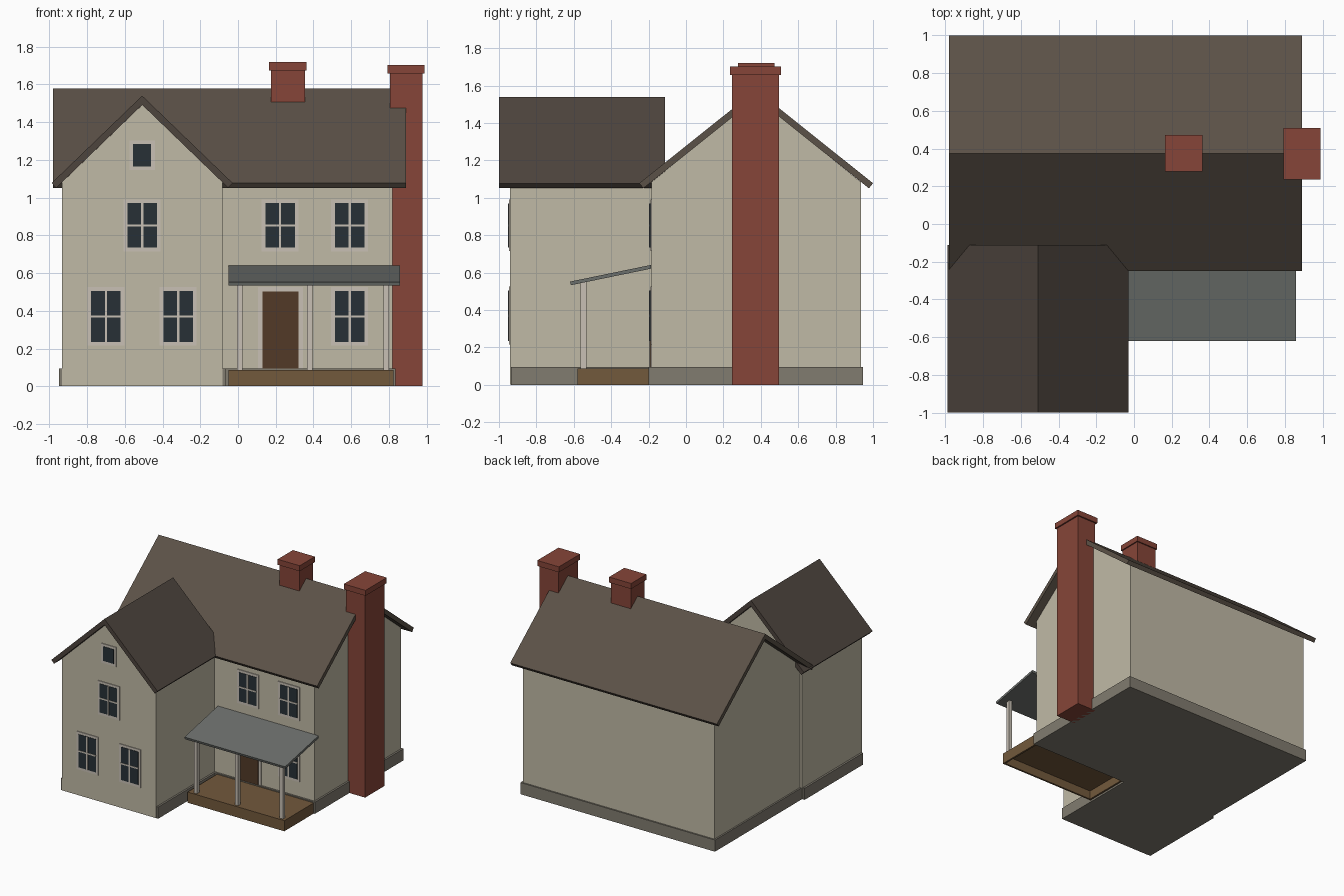
import bpy, bmesh

if "Cube" in bpy.data.objects:
    bpy.data.objects.remove(bpy.data.objects["Cube"])

def mat(name, r, g, b):
    m = bpy.data.materials.new(name)
    m.diffuse_color = (r, g, b, 1)
    m.use_nodes = True
    m.node_tree.nodes["Principled BSDF"].inputs["Base Color"].default_value = m.diffuse_color
    return m

WALL = mat("cream_siding", .53, .49, .38)
STONE = mat("stone", .22, .20, .16)
ROOF = mat("brown_shingle", .105, .083, .063)
ROOF2 = mat("dark_shingle", .075, .058, .047)
BRICK = mat("brick", .24, .06, .04)
WOOD = mat("deck_wood", .17, .10, .045)
METAL = mat("porch_metal", .15, .16, .15)
TRIM = mat("trim", .58, .53, .46)
DOOR = mat("door_wood", .085, .042, .02)
GLASS = mat("dark_glass", .02, .03, .037)

def finish(name, bm, material):
    bmesh.ops.recalc_face_normals(bm, faces=bm.faces)
    me = bpy.data.meshes.new(name)
    bm.to_mesh(me)
    bm.free()
    me.materials.append(material)
    ob = bpy.data.objects.new(name, me)
    bpy.context.collection.objects.link(ob)
    return ob

def prism(name, profile, axis, a, b, material):
    """Extrude a (u, z) profile along x or y from a to b."""
    bm = bmesh.new()
    place = (lambda u, z: (a, u, z)) if axis == "x" else (lambda u, z: (u, a, z))
    face = bm.faces.new([bm.verts.new(place(u, z)) for u, z in profile])
    new = bmesh.ops.extrude_face_region(bm, geom=[face])["geom"]
    shift = (b - a, 0, 0) if axis == "x" else (0, b - a, 0)
    bmesh.ops.translate(bm, vec=shift, verts=[v for v in new if isinstance(v, bmesh.types.BMVert)])
    return finish(name, bm, material)

def box(name, x0, x1, y0, y1, z0, z1, material):
    return prism(name, [(x0, z0), (x1, z0), (x1, z1), (x0, z1)], "y", y0, y1, material)

def gable_walls(name, mid, half, z0, eave, peak, axis, a, b):
    prism(name, [(mid - half, z0), (mid + half, z0), (mid + half, eave),
                 (mid, peak), (mid - half, eave)], axis, a, b, WALL)

def gable_roof(name, mid, half, eave, peak, t, axis, a, b, material):
    """Folded slab of thickness t with square-cut eaves."""
    length = (half ** 2 + (peak - eave) ** 2) ** .5
    du, dz = t * (peak - eave) / length, t * half / length
    low = peak - t * length / half
    prism(name, [(mid - half, eave), (mid, peak), (mid + half, eave),
                 (mid + half - du, eave - dz), (mid, low),
                 (mid - half + du, eave - dz)], axis, a, b, material)

# Main block and front wing
box("main_foundation", -.925, .835, -.2, .947, 0, .095, STONE)
gable_walls("main_walls", .375, .56, .05, 1.084, 1.535, "x", -.912, .82)
gable_roof("main_roof", .375, .625, 1.078, 1.577, .035, "x", -.98, .89, ROOF)
box("wing_foundation", -.948, -.067, -.935, -.18, 0, .095, STONE)
gable_walls("wing_walls", -.507, .425, .002, 1.082, 1.492, "y", -.94, -.17)
gable_roof("wing_roof", -.508, .48, 1.077, 1.54, .035, "y", -1, -.112, ROOF2)

# Chimneys: shaft plus wider cap
def chimney(name, x0, x1, y0, y1, z0, z1, lip):
    box(name + "_shaft", x0, x1, y0, y1, z0, z1, BRICK)
    box(name + "_cap", x0 - lip, x1 + lip, y0 - lip, y1 + lip, z1, z1 + .045, BRICK)

chimney("side_chimney", .805, .977, .247, .497, 0, 1.657, .012)
chimney("ridge_chimney", .175, .354, .287, .463, 1.42, 1.675, .01)

# Porch: hollow skirted deck, posts, sloping roof
box("porch_deck", -.05, .825, -.58, -.195, .07, .087, WOOD)
box("porch_skirt_front", -.05, .825, -.58, -.565, 0, .075, WOOD)
for side, x in (("left", -.05), ("right", .81)):
    box("porch_skirt_" + side, x, x + .015, -.57, -.195, 0, .075, WOOD)
for i, x in enumerate((.01, .38, .785)):
    box(f"porch_post_{i}", x - .015, x + .015, -.563, -.533, .08, .558, TRIM)
prism("porch_roof", [(-.615, .533), (-.188, .621), (-.188, .641), (-.62, .552)],
      "x", -.05, .86, METAL)

# Windows: surround, glass, glazing bars
def window(name, x, y, z0, z1, w, border, bars=True):
    box(name + "_surround", x - w / 2 - border, x + w / 2 + border,
        y - .006, y + .01, z0 - border, z1 + border, TRIM)
    box(name + "_glass", x - w / 2, x + w / 2, y - .009, y + .01, z0, z1, GLASS)
    if bars:
        zm = (z0 + z1) / 2
        box(name + "_upright", x - .006, x + .006, y - .013, y, z0, z1, TRIM)
        box(name + "_crossbar", x - w / 2, x + w / 2, y - .012, y, zm - .006, zm + .006, TRIM)

WING_Y, MAIN_Y = -.94, -.185
for i, x in enumerate((-.7, -.317)):
    window(f"wing_lower_window_{i}", x, WING_Y, .235, .505, .156, .02)
window("wing_upper_window", -.508, WING_Y, .735, .97, .156, .02)
window("attic_window", -.508, WING_Y, 1.165, 1.283, .096, .02, bars=False)
window("main_lower_window", .592, MAIN_Y, .235, .505, .156, .02)
for i, x in enumerate((.223, .592)):
    window(f"main_upper_window_{i}", x, MAIN_Y, .735, .97, .156, .02)

# Front door
box("door_surround", .106, .344, MAIN_Y - .006, MAIN_Y + .01, .087, .525, TRIM)
box("door", .13, .32, MAIN_Y - .011, MAIN_Y + .01, .087, .503, DOOR)
